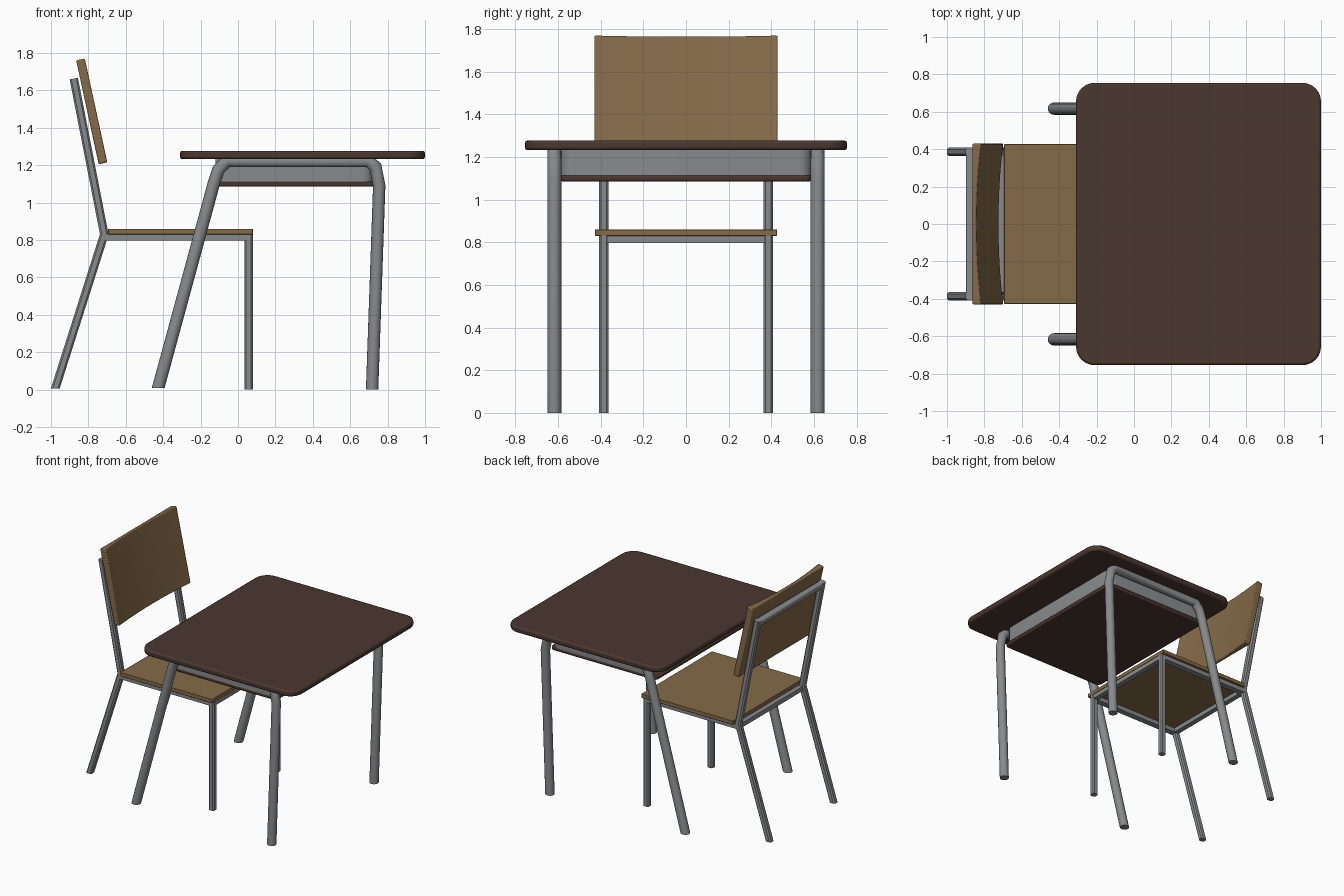
import bpy, bmesh, math
from mathutils import Vector

if "Cube" in bpy.data.objects:
    bpy.data.objects.remove(bpy.data.objects["Cube"])


def material(name, rgb):
    m = bpy.data.materials.new(name)
    m.diffuse_color = (*rgb, 1)
    m.use_nodes = True
    m.node_tree.nodes["Principled BSDF"].inputs["Base Color"].default_value = m.diffuse_color
    return m


DARK = material("dark brown laminate", (0.070, 0.038, 0.030))
WOOD = material("tan plywood", (0.235, 0.145, 0.065))
STEEL = material("grey steel", (0.250, 0.255, 0.265))


def finish(bm, name, mat, bevel=0, smooth=True):
    bmesh.ops.recalc_face_normals(bm, faces=bm.faces)
    me = bpy.data.meshes.new(name)
    bm.to_mesh(me)
    bm.free()
    ob = bpy.data.objects.new(name, me)
    bpy.context.collection.objects.link(ob)
    me.materials.append(mat)
    if bevel:
        b = ob.modifiers.new("bevel", 'BEVEL')
        b.width, b.segments, b.limit_method = bevel, 2, 'ANGLE'
        b.angle_limit = math.radians(40)
    if smooth:
        bpy.ops.object.select_all(action='DESELECT')
        ob.select_set(True)
        bpy.context.view_layer.objects.active = ob
        bpy.ops.object.shade_smooth_by_angle(angle=math.radians(35))
    return ob


def prism(name, outline, z0, z1, mat, bevel=0):
    """Extrude an xy outline from z0 to z1."""
    bm = bmesh.new()
    f = bm.faces.new([bm.verts.new((x, y, z0)) for x, y in outline])
    r = bmesh.ops.extrude_face_region(bm, geom=[f])
    top = [v for v in r["geom"] if isinstance(v, bmesh.types.BMVert)]
    bmesh.ops.translate(bm, verts=top, vec=(0, 0, z1 - z0))
    return finish(bm, name, mat, bevel)


def rect(x0, x1, y, r=0, n=6):
    """Rectangle symmetric in y, with rounded corners if r > 0."""
    if not r:
        return [(x0, -y), (x1, -y), (x1, y), (x0, y)]
    pts = []
    for k, (cx, cy) in enumerate([(x1 - r, y - r), (x0 + r, y - r),
                                  (x0 + r, r - y), (x1 - r, r - y)]):
        for i in range(n + 1):
            a = (k + i / n) * math.pi / 2
            pts.append((cx + r * math.cos(a), cy + r * math.sin(a)))
    return pts


def sweep(name, path, y, section, mat, flat_start=True, flat_end=True):
    """Sweep a section along an xz path with mitred bends; flat ends sit level."""
    P = [Vector(p) for p in path]
    normals = [Vector((d.y, -d.x)).normalized() for d in (b - a for a, b in zip(P, P[1:]))]
    bm, rings = bmesh.new(), []
    for i, p in enumerate(P):
        a, b = normals[max(i - 1, 0)], normals[min(i, len(normals) - 1)]
        off = (a + b) / (1 + a.dot(b))
        if (i == 0 and flat_start) or (i == len(P) - 1 and flat_end):
            off = Vector((1 / a.x if i else 1 / b.x, 0))
        rings.append([bm.verts.new((p.x + off.x * s, y + t, p.y + off.y * s)) for s, t in section])
    n = len(section)
    for r0, r1 in zip(rings, rings[1:]):
        for j in range(n):
            bm.faces.new((r0[j], r0[(j + 1) % n], r1[(j + 1) % n], r1[j]))
    bm.faces.new(rings[0])
    bm.faces.new(rings[-1])
    return finish(bm, name, mat)


ROUND = [(0.033 * math.cos(k * math.pi / 8), 0.033 * math.sin(k * math.pi / 8)) for k in range(16)]
h, c = 0.0225, 0.013
SQUARE = [(h, -c), (h, c), (c, h), (-c, h), (-h, c), (-h, -c), (-c, -h), (c, -h)]

# Table: top, shelf and the steel sheet around three sides of the shelf
prism("table_top", rect(-0.31, 1.0, 0.755, 0.1), 1.232, 1.277, DARK, 0.012)
prism("table_shelf", rect(-0.16, 0.735, 0.588, 0.03), 1.085, 1.113, DARK, 0.008)


def u_path(x1, y, r):
    arc = [(x1 - r + r * math.sin(i * math.pi / 12), -y + r - r * math.cos(i * math.pi / 12))
           for i in range(7)]
    half = [(-0.12, -y)] + arc
    return half + [(px, -py) for px, py in reversed(half)]


prism("shelf_wall", u_path(0.725, 0.59, 0.06) + u_path(0.71, 0.575, 0.045)[::-1],
      1.11, 1.235, STEEL)

# Table leg frames: one bent round tube on each side
leg_path = [(-0.427, 0.008), (-0.13, 1.10), (-0.105, 1.175), (-0.06, 1.222),
            (0.70, 1.222), (0.735, 1.19), (0.755, 1.09), (0.717, 0.0)]
for side, y in (("left", 0.617), ("right", -0.617)):
    sweep("table_leg_frame_" + side, leg_path, y, ROUND, STEEL)

# Chair seat
prism("chair_seat", rect(-0.695, 0.08, 0.427), 0.83, 0.86, WOOD, 0.003)

# Chair legs, posts and side rails
for side, y in (("left", 0.386), ("right", -0.386)):
    sweep("chair_rear_post_" + side, [(-0.977, 0.006), (-0.715, 0.83), (-0.878, 1.663)],
          y, SQUARE, STEEL, flat_end=False)
    sweep("chair_front_leg_" + side, [(0.057, 0.0), (0.057, 0.831)], y, SQUARE, STEEL)
    ob = prism("chair_side_rail_" + side, rect(-0.71, 0.05, 0.0225), 0.797, 0.831, STEEL)
    ob.location.y = y

# Chair cross rails under the seat and across the top of the back
for name, x in (("front", 0.057), ("rear", -0.71)):
    prism("chair_%s_rail" % name, rect(x - 0.02, x + 0.02, 0.38), 0.797, 0.831, STEEL)
bar = prism("chair_top_bar", rect(-0.0225, 0.0225, 0.386), -0.045, 0, STEEL, 0.008)
bar.location = (-0.878, 0, 1.663)
bar.rotation_euler.y = -0.193

# Backrest: straight back, gently hollowed front, tilted backwards
front = []
for i in range(13):
    t = i / 6 - 1
    front.append((0.022 + 0.026 * t * t, 0.43 * t))
back = prism("chair_backrest", [(0, -0.43)] + front + [(0, 0.43)], 0, 0.568, WOOD, 0.007)
back.location = (-0.745, 0, 1.205)
back.rotation_euler.y = -0.213
